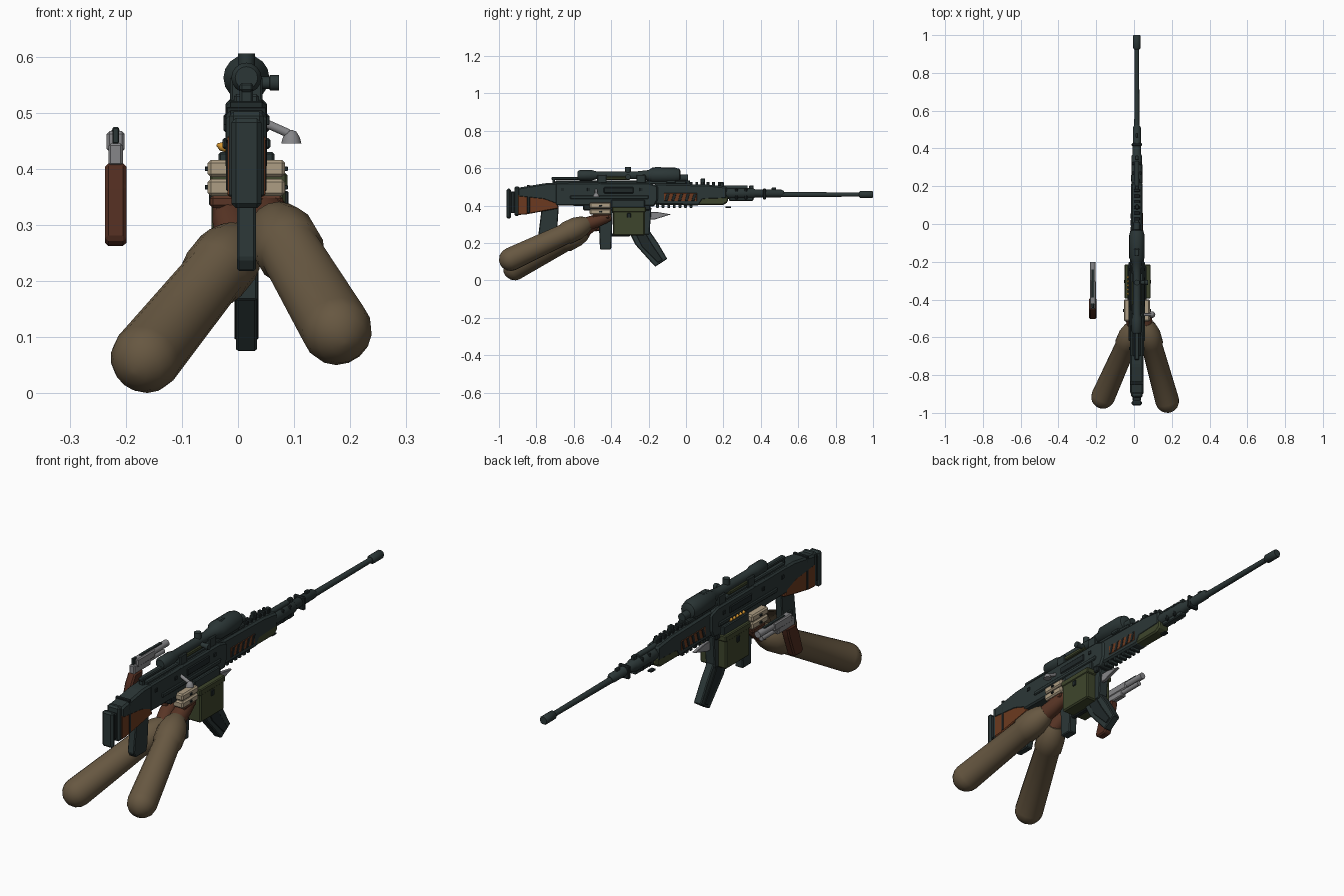
import bpy, bmesh, math
from mathutils import Vector

CX = 0.015  # centre plane of the rifle

def mat(name, r, g, b):
    m = bpy.data.materials.new(name)
    m.diffuse_color = (r, g, b, 1)
    return m

METAL = mat("dark_gunmetal", .024, .037, .037)
BLACK = mat("black_metal", .014, .021, .022)
GREEN = mat("olive_green", .048, .060, .025)
WOOD = mat("red_wood", .150, .042, .014)
SLEEVE = mat("sleeve_khaki", .135, .096, .053)
GLOVE = mat("glove_brown", .100, .036, .019)
SKIN = mat("finger_beige", .42, .34, .23)
STEEL = mat("steel_grey", .24, .24, .25)
BRASS = mat("brass", .65, .30, .03)
GRIP = mat("dark_wood", .080, .025, .014)

def finish(name, bm, m, bevel=0.0, smooth=False):
    bmesh.ops.recalc_face_normals(bm, faces=bm.faces)
    if bevel:
        bmesh.ops.bevel(bm, geom=bm.edges[:], offset=bevel, segments=1, affect='EDGES')
    me = bpy.data.meshes.new(name)
    bm.to_mesh(me)
    bm.free()
    me.materials.append(m)
    ob = bpy.data.objects.new(name, me)
    bpy.context.collection.objects.link(ob)
    if smooth:
        bpy.ops.object.select_all(action='DESELECT')
        ob.select_set(True)
        bpy.context.view_layer.objects.active = ob
        bpy.ops.object.shade_smooth_by_angle(angle=math.radians(40))
    return ob

def prof(name, m, pts, hw, x=CX, bevel=0.004):
    """Side profile of (y, z) points, extruded to half width hw around x."""
    bm = bmesh.new()
    a = [bm.verts.new((x - hw, y, z)) for y, z in pts]
    b = [bm.verts.new((x + hw, y, z)) for y, z in pts]
    n = len(pts)
    bm.faces.new(a)
    bm.faces.new(b[::-1])
    for i in range(n):
        j = (i + 1) % n
        bm.faces.new((a[i], b[i], b[j], a[j]))
    return finish(name, bm, m, bevel)

def box(name, m, y0, y1, z0, z1, hw, x=CX, bevel=0.004):
    return prof(name, m, [(y0, z0), (y1, z0), (y1, z1), (y0, z1)], hw, x, bevel)

def tube(name, m, path, n=14):
    """Round loft through (x, y, z, radius) stations on a straight or bent path."""
    bm = bmesh.new()
    ps = [Vector(p[:3]) for p in path]
    rings = []
    for i, p in enumerate(ps):
        d = (ps[min(i + 1, len(ps) - 1)] - ps[max(i - 1, 0)]).normalized()
        up = Vector((0, 0, 1)) if abs(d.z) < .95 else Vector((0, 1, 0))
        u = d.cross(up).normalized()
        v = u.cross(d)
        rings.append([bm.verts.new(p + path[i][3] * (math.cos(t) * u + math.sin(t) * v))
                      for t in [2 * math.pi * k / n for k in range(n)]])
    for a, b in zip(rings, rings[1:]):
        for k in range(n):
            bm.faces.new((a[k], a[(k + 1) % n], b[(k + 1) % n], b[k]))
    bm.faces.new(rings[0])
    bm.faces.new(rings[-1][::-1])
    return finish(name, bm, m, smooth=True)

def ytube(name, m, z, stations, x=CX, n=14):
    return tube(name, m, [(x, y, z, r) for y, r in stations], n)

# Stock, butt plates and wooden inserts
box("butt_pad", METAL, -.96, -.935, .33, .49, .027, bevel=.008)
box("butt_spacer", BLACK, -.938, -.915, .36, .475, .022)
box("butt_plate", METAL, -.918, -.89, .345, .502, .031, bevel=.008)
prof("stock_wood", WOOD, [(-.90, .46), (-.80, .45), (-.69, .42), (-.68, .385), (-.86, .352), (-.90, .35)], .034)
prof("stock_upper", METAL, [(-.90, .445), (-.90, .495), (-.75, .52), (-.45, .525), (-.45, .41),
                            (-.68, .40), (-.76, .43)], .036, bevel=.008)
box("stock_strap", BLACK, -.85, -.835, .36, .51, .036, bevel=.002)
prof("rear_support", METAL, [(-.79, .24), (-.775, .218), (-.70, .218), (-.69, .25), (-.68, .40), (-.77, .40)], .017)

# Receiver
prof("receiver", METAL, [(-.70, .40), (-.17, .395), (-.15, .43), (-.15, .505), (-.20, .522), (-.70, .522)], .037, bevel=.007)
box("receiver_side_rail", METAL, -.62, -.20, .435, .455, .043)
box("receiver_lower", BLACK, -.55, -.19, .375, .425, .034)
box("ejection_cover", BLACK, -.44, -.28, .465, .498, .041)
box("feed_tray", METAL, -.40, -.22, .385, .43, .05)
for y in (-.66, -.52, -.24):
    for s in (-1, 1):
        box("receiver_pin", BLACK, y - .008, y + .008, .478, .494, .004, CX + s * .037, .001)

# Magazine, ammunition box and pistol grip
prof("magazine_well", METAL, [(-.30, .24), (-.195, .245), (-.185, .39), (-.30, .39)], .024)
prof("curved_magazine", METAL, [(-.305, .26), (-.27, .19), (-.165, .073), (-.10, .115), (-.15, .20), (-.195, .265)], .0185)
prof("magazine_rib", BLACK, [(-.265, .24), (-.235, .18), (-.15, .095), (-.125, .11), (-.18, .19), (-.215, .25)], .0215, bevel=.002)
box("ammo_box", GREEN, -.39, -.22, .24, .39, .066, .019, .006)
box("ammo_box_lid", GREEN, -.395, -.215, .365, .393, .069, .019)
box("ammo_box_latch", BLACK, -.315, -.295, .335, .36, .071, .019, .002)
prof("pistol_grip", METAL, [(-.46, .165), (-.40, .165), (-.39, .40), (-.47, .40)], .02)
box("trigger_guard", BLACK, -.40, -.30, .235, .25, .012)
for i in range(5):
    y = -.37 + i * .022
    tube("belt_cartridge", BRASS, [(-.015, y, .435, .008), (-.030, y, .44, .008), (-.038, y, .443, .002)], 8)

# Bolt handle
tube("bolt_lever", STEEL, [(.045, -.48, .483, .008), (.09, -.48, .463, .008)], 10)
tube("bolt_knob", STEEL, [(.095, -.48, .445, .018), (.095, -.48, .456, .015), (.095, -.48, .466, .009), (.095, -.48, .469, .002)], 12)

# Handguard with slanted wooden vents and ribs
prof("handguard", METAL, [(-.17, .405), (.07, .40), (.09, .43), (.22, .435), (.22, .50), (.12, .512), (-.17, .518)], .03, bevel=.008)
prof("olive_foregrip", GREEN, [(.06, .402), (.20, .402), (.225, .42), (.225, .452), (.06, .462)], .028, bevel=.007)
box("handguard_wood", WOOD, -.12, .06, .422, .468, .0315, bevel=.003)
for i in range(5):
    y = -.115 + i * .036
    prof("vent_slat", BLACK, [(y, .425), (y + .016, .425), (y + .028, .465), (y + .012, .465)], .0335, bevel=.001)
for i in range(7):
    box("lower_rib", METAL, -.16 + i * .03, -.145 + i * .03, .388, .41, .022, bevel=.002)
for i in range(10):
    box("top_rail_tooth", BLACK, -.10 + i * .03, -.085 + i * .03, .505, .527, .016, bevel=.002)
box("front_stop", BLACK, .21, .24, .388, .396, .01, bevel=.001)

# Barrel and gas system
ytube("barrel_sleeve", METAL, .465, [(.2, .027), (.23, .03), (.36, .028), (.37, .022), (.51, .021), (.525, .012)])
ytube("barrel", METAL, .459, [(.5, .014), (.94, .0115)])
ytube("muzzle_brake", METAL, .459, [(.925, .014), (.932, .02), (.995, .02), (1.0, .017)], n=10)
ytube("gas_tube", METAL, .495, [(.10, .014), (.33, .012)], n=10)
for y, z, h in ((.01, .535, .012), (.09, .545, .008), (.19, .525, .01), (.35, .508, .009), (.47, .497, .007)):
    box("sight_block", METAL, y - .012, y + .012, .47, z, h, bevel=.003)
for y in (.27, .32, .42):
    box("barrel_clamp", BLACK, y - .008, y + .008, .432, .492, .027, bevel=.004)
box("barrel_underblock", METAL, .23, .36, .425, .45, .016)

# Scope with mount and turrets
box("scope_rail", METAL, -.70, .0, .515, .533, .022)
box("scope_rear_arm", METAL, -.72, -.55, .537, .553, .012)
box("scope_rear_post", METAL, -.715, -.70, .515, .55, .012)
ytube("scope_body", METAL, .562, [(-.58, .02), (-.57, .027), (-.50, .027), (-.48, .021), (-.26, .021), (-.20, .028),
                                   (-.18, .041), (-.06, .041), (-.035, .034), (-.03, .024)], n=16)
ytube("scope_front_tube", METAL, .548, [(-.04, .018), (.01, .018)], n=12)
box("scope_olive_panel", GREEN, -.47, -.30, .537, .555, .025)
for y in (-.45, -.24, -.08):
    box("scope_mount", METAL, y - .025, y + .025, .52, .565, .029)
tube("top_turret", METAL, [(CX, -.31, .57, .015), (CX, -.31, .605, .015)], 12)
tube("side_turret", METAL, [(CX, -.31, .553, .011), (.056, -.31, .553, .011), (.057, -.31, .553, .014), (.073, -.31, .553, .014)], 12)
box("scope_cap_hinge", METAL, -.17, -.13, .59, .605, .014)

# Blade tip
prof("blade_tip", STEEL, [(-.22, .365), (-.15, .365), (-.08, .353), (-.17, .325), (-.22, .325)], .008, .02, .002)

# Sleeved arms: domed elbow, forearm, wide cuff, then gloved hand
def arm(side, elbow, wrist, r):
    e, w = Vector(elbow), Vector(wrist)
    d = (w - e).normalized()
    L = (w - e).length
    st = [(-r * math.cos(a), r * math.sin(a)) for a in (.08, .4, .8, 1.2, 1.57)]
    st += [(L * .70, r * .88), (L * .72, r * .98), (L * .86, r * .98), (L * .95, r * .80), (L, r * .60)]
    tube(side + "_sleeve", SLEEVE, [(*(e + d * s), q) for s, q in st], 16)

arm("left", (-.164, -.915, .063), (.005, -.535, .27), .063)
arm("right", (.176, -.937, .113), (.062, -.525, .305), .063)
tube("left_hand", GLOVE, [(.0, -.55, .26, .035), (-.012, -.49, .305, .034), (-.02, -.43, .34, .026), (-.02, -.40, .345, .018)], 10)
tube("right_hand", GLOVE, [(.064, -.54, .298, .038), (.055, -.48, .318, .036), (.05, -.43, .335, .03), (.05, -.40, .34, .02)], 10)
for s in (-1, 1):
    x = CX + s * .043
    for z in (.351, .385):
        box("finger", SKIN, -.515, -.40, z, z + .031, .026, x, .006)
    box("glove_strap", GLOVE, -.50, -.41, .33, .352, .022, x, .005)
    for z in (.367, .400):
        box("finger_ring", BLACK, -.465, -.45, z - .004, z + .004, .004, CX + s * .070, .001)

# Separate sidearm floating on the left
PX = -.218
prof("sidearm_grip", GRIP, [(-.505, .275), (-.49, .262), (-.44, .265), (-.40, .37), (-.39, .41), (-.45, .41), (-.475, .37)], .019, PX, .006)
box("sidearm_frame", STEEL, -.45, -.33, .405, .445, .013, PX)
box("sidearm_slide", STEEL, -.43, -.30, .43, .467, .016, PX, .005)
ytube("sidearm_barrel", STEEL, .452, [(-.31, .015), (-.20, .015)], PX, 12)
ytube("sidearm_lower_tube", STEEL, .425, [(-.34, .011), (-.225, .011)], PX, 12)
box("sidearm_hammer", METAL, -.445, -.42, .445, .474, .006, PX, .002)
box("sidearm_top_rib", METAL, -.39, -.24, .462, .471, .007, PX, .002)
